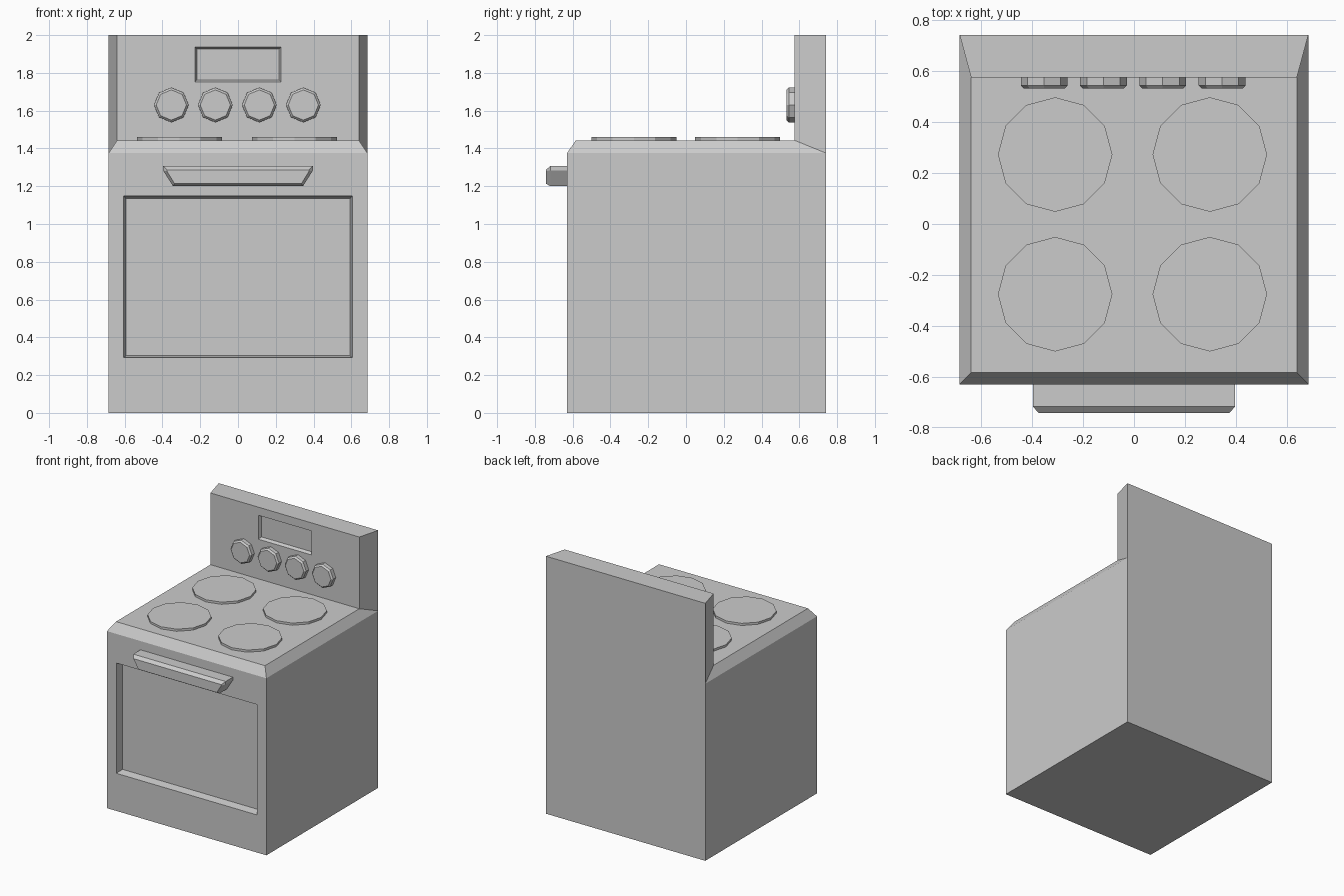
import bpy, bmesh, math
from mathutils import Matrix, Vector

if "Cube" in bpy.data.objects:
    bpy.data.objects.remove(bpy.data.objects["Cube"])


def finish(bm, name):
    bmesh.ops.remove_doubles(bm, verts=bm.verts, dist=0.0005)
    bmesh.ops.recalc_face_normals(bm, faces=bm.faces)
    mesh = bpy.data.meshes.new(name)
    bm.to_mesh(mesh)
    bm.free()
    ob = bpy.data.objects.new(name, mesh)
    bpy.context.collection.objects.link(ob)
    return ob


def skin(bm, loops, cap_start=False, cap_end=True):
    """Bridge successive point loops of equal length, optionally capping the ends."""
    rings = [[bm.verts.new(p) for p in loop] for loop in loops]
    n = len(rings[0])
    for a, b in zip(rings, rings[1:]):
        for i in range(n):
            j = (i + 1) % n
            bm.faces.new((a[i], a[j], b[j], b[i]))
    if cap_start:
        bm.faces.new(rings[0])
    if cap_end:
        bm.faces.new(rings[-1])


def rect_xz(w, z0, z1, y):
    return [(-w, y, z0), (w, y, z0), (w, y, z1), (-w, y, z1)]


def disc(name, radius, sides, rings, matrix):
    """Flat-sided disc; rings are (radius inset, height) pairs."""
    bm = bmesh.new()
    skin(bm, [[matrix @ Vector(((radius - inset) * math.cos(math.tau * i / sides),
                                (radius - inset) * math.sin(math.tau * i / sides), h))
               for i in range(sides)] for inset, h in rings], cap_start=True)
    return finish(bm, name)


W, WT = 0.685, 0.64            # half widths: outer, top edge
F, FT, P, B = -0.63, -0.583, 0.575, 0.742   # y: front, top front, panel, back
E, T, H = 1.375, 1.443, 2.0    # z: shoulder, cooktop, panel top

# Oven body with control panel, one closed shell
bm = bmesh.new()
# front with recessed door window
skin(bm, [rect_xz(W, 0, E, F), rect_xz(0.605, 0.292, 1.149, F),
          rect_xz(0.593, 0.303, 1.134, F + 0.06)])
# control panel with recessed display
skin(bm, [rect_xz(WT, T, H, P), rect_xz(0.228, 1.751, 1.937, P),
          rect_xz(0.218, 1.762, 1.927, P + 0.025)])


def face(*pts):
    bm.faces.new([bm.verts.new(p) for p in pts])


face((-WT, FT, T), (WT, FT, T), (WT, P, T), (-WT, P, T))      # cooktop
face((-W, F, E), (W, F, E), (WT, FT, T), (-WT, FT, T))        # front chamfer
face((-WT, P, H), (WT, P, H), (W, B, H), (-W, B, H))          # panel top
face((-W, F, 0), (W, F, 0), (W, B, 0), (-W, B, 0))            # underside
face((-W, B, 0), (W, B, 0), (W, B, E), (W, B, H), (-W, B, H), (-W, B, E))  # back
for s in (-1, 1):
    face((s * W, F, 0), (s * W, B, 0), (s * W, B, E), (s * W, F, E))
    face((s * W, F, E), (s * W, B, E), (s * WT, P, T), (s * WT, FT, T))
    face((s * WT, P, T), (s * W, B, E), (s * W, B, H), (s * WT, P, H))
finish(bm, "oven_body")

# Burners
for i, (x, y) in enumerate((x, y) for x in (-0.31, 0.298) for y in (-0.276, 0.273)):
    disc(f"burner_{i + 1}", 0.225, 12, [(0, -0.01), (0, 0.017)],
         Matrix.Translation((x, y, T)))

# Knobs
face_front = Matrix.Rotation(math.radians(90), 4, 'X')
for i in range(4):
    disc(f"knob_{i + 1}", 0.092, 8, [(0, -0.01), (0, 0.031), (0.012, 0.043)],
         Matrix.Translation((-0.353 + 0.233 * i, P, 1.63)) @ face_front)


# Door handle, tapered bar with chamfered front
def handle_loop(y, top, wide, narrow, mid, low):
    right = [(narrow, y, low), (wide, y, mid), (wide, y, top)]
    return right + [(-x, y, z) for x, y, z in reversed(right)]


bm = bmesh.new()
outer = (1.307, 0.397, 0.344, 1.284, 1.2)
skin(bm, [handle_loop(F + 0.01, *outer), handle_loop(-0.718, *outer),
          handle_loop(-0.742, 1.286, 0.376, 0.336, 1.279, 1.214)], cap_start=True)
finish(bm, "door_handle")
